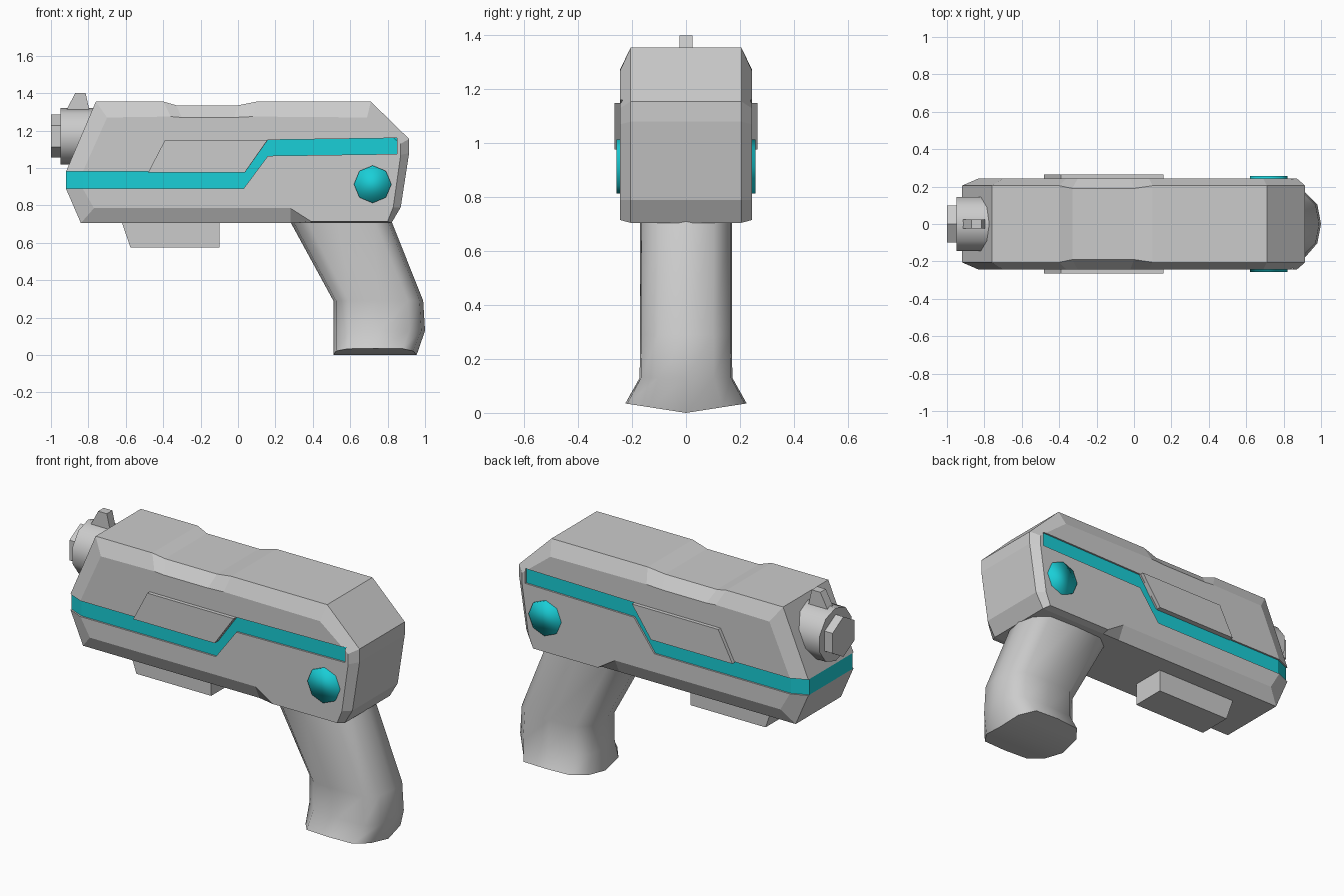
import bpy, bmesh
from math import cos, sin, pi, radians

if "Cube" in bpy.data.objects:
    bpy.data.objects.remove(bpy.data.objects["Cube"])

cyan = bpy.data.materials.new("cyan")
cyan.diffuse_color = (0.01, 0.62, 0.68, 1)
cyan.use_nodes = True
cyan.node_tree.nodes["Principled BSDF"].inputs["Base Color"].default_value = cyan.diffuse_color


def loft(name, rings, material=None, smooth=None, caps=True):
    """Join closed rings of points with quads and cap both ends."""
    bm = bmesh.new()
    rows = [[bm.verts.new(p) for p in ring] for ring in rings]
    n = len(rows[0])
    for a, b in zip(rows, rows[1:]):
        for i in range(n):
            j = (i + 1) % n
            bm.faces.new((a[i], a[j], b[j], b[i]))
    bm.faces.new(rows[0])
    if caps:
        bm.faces.new(rows[-1])
    else:  # keeled end, split along the centre line
        h = n // 2
        bm.faces.new(rows[-1][:h + 1])
        bm.faces.new(rows[-1][h:] + rows[-1][:1])
    bmesh.ops.recalc_face_normals(bm, faces=bm.faces)
    mesh = bpy.data.meshes.new(name)
    bm.to_mesh(mesh)
    bm.free()
    ob = bpy.data.objects.new(name, mesh)
    bpy.context.collection.objects.link(ob)
    if material:
        mesh.materials.append(material)
    if smooth:
        bpy.ops.object.select_all(action='DESELECT')
        ob.select_set(True)
        bpy.context.view_layer.objects.active = ob
        bpy.ops.object.shade_smooth_by_angle(angle=radians(smooth))
    return ob


def prism(name, profile, half, material=None, smooth=None):
    """Extrude an xz profile symmetrically along y."""
    return loft(name, [[(x, y, z) for x, z in profile] for y in (-half, half)],
                material, smooth)


def boolean(ob, cutter, operation):
    mod = ob.modifiers.new("cut", 'BOOLEAN')
    mod.object, mod.operation, mod.solver = cutter, operation, 'EXACT'
    bpy.context.view_layer.objects.active = ob
    bpy.ops.object.modifier_apply(modifier=mod.name)


# Body outline: rim x, rim z, rim half width, side-face x, side-face z
BODY = [(-.76, 1.355, .205, -.70, 1.27), (-.40, 1.355, .205, -.36, 1.275),
        (-.33, 1.335, .19, -.30, 1.27), (0, 1.335, .19, -.02, 1.27),
        (.10, 1.355, .205, .08, 1.275), (.71, 1.355, .205, .69, 1.27),
        (.915, 1.155, .205, .87, 1.13), (.915, 1.08, .205, .87, 1.07),
        (.87, .79, .205, .83, .79), (.82, .705, .205, .80, .715),
        (.39, .705, .205, .39, .715), (.28, .705, .205, .28, .785),
        (-.84, .705, .205, -.77, .785), (-.92, .89, .205, -.83, .89),
        (-.92, .98, .205, -.83, .98)]


def body_shell(name, inset, material=None):
    side = .244 - inset
    rim = lambda s: [(r[0], s * (r[2] - inset), r[1]) for r in BODY]
    flat = lambda s: [(r[3], s * side, r[4]) for r in BODY]
    return loft(name, [flat(-1), rim(-1), rim(1), flat(1)], material)


# Body with a recessed coloured stripe that wraps round the muzzle end
body = body_shell("body", 0)
stripe = body_shell("side_stripe", .01, cyan)
cutter = prism("stripe_cutter", [(-1.1, .89), (.03, .89), (.16, 1.065), (.85, 1.075),
                                 (.85, 1.16), (.16, 1.15), (.04, .98), (-1.1, .98)], .4)
boolean(body, cutter, 'DIFFERENCE')
boolean(stripe, cutter, 'INTERSECT')
bpy.data.objects.remove(cutter)

# Raised side panels, front sight and block under the barrel
prism("side_panels", [(-.48, .977), (.037, .977), (.158, 1.15), (-.39, 1.15)], .265)
prism("front_sight", [(-.92, 1.29), (-.915, 1.315), (-.87, 1.40), (-.815, 1.40),
                      (-.79, 1.29)], .025)
prism("under_block", [(-.625, .72), (-.575, .575), (-.10, .575), (-.10, .72)], .1)

# Round buttons on both sides
prism("buttons", [(.72 + .1 * sin(i * pi / 4), .913 + .1 * cos(i * pi / 4))
                  for i in range(8)], .257, cyan, 180)


# Barrel sleeve and muzzle
def barrel(name, sides, radius, x0, x1):
    loft(name, [[(x, radius * sin(2 * pi * i / sides), 1.17 + radius * cos(2 * pi * i / sides))
                 for i in range(sides)] for x in (x0, x1)], smooth=40)


barrel("barrel_sleeve", 10, .152, -.95, -.7)
barrel("muzzle", 6, .115, -1.0, -.9)

# Grip: half cross-section (front to back) mirrored, lofted from top to flared foot
HALF = [(0, 0), (.03, .6), (.17, .95), (.5, 1), (.83, .97), (.96, .6), (1, 0)]
SECTION = HALF + [(u, -v) for u, v in HALF[-2:0:-1]]
GRIP = [(.73, .27, .815, .17, 0), (.29, .51, .99, .17, 0),
        (.13, .51, 1.0, .172, 0), (0, .51, .955, .225, .035)]
loft("grip", [[(x0 + (x1 - x0) * u, w * v, z + lift * abs(v)) for u, v in SECTION]
              for z, x0, x1, w, lift in GRIP], smooth=62, caps=False)
